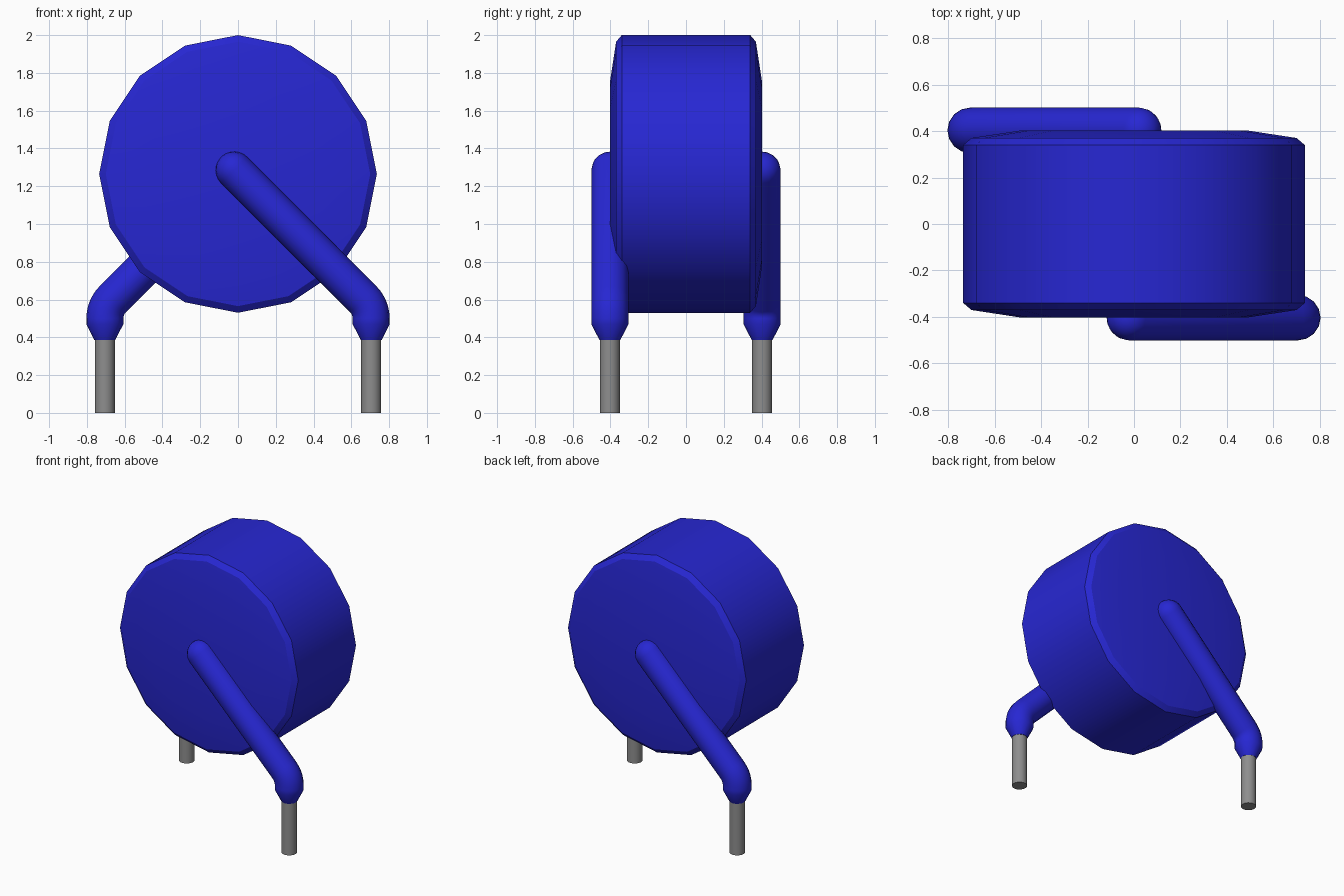
import bpy, bmesh, math
from mathutils import Vector

cube = bpy.data.objects.get("Cube")
if cube:
    bpy.data.objects.remove(cube, do_unlink=True)


def material(name, rgb):
    m = bpy.data.materials.new(name)
    m.use_nodes = True
    m.diffuse_color = (*rgb, 1)
    bsdf = next(n for n in m.node_tree.nodes if n.type == 'BSDF_PRINCIPLED')
    bsdf.inputs["Base Color"].default_value = (*rgb, 1)
    bsdf.inputs["Roughness"].default_value = 0.6
    return m


blue = material("blue coating", (0.02, 0.02, 0.65))
grey = material("grey metal", (0.27, 0.27, 0.27))


def sweep(name, rings, sides, mat, side_axis, angle=30):
    """Skin circles given as (centre, tangent, radius), capped at both ends."""
    bm = bmesh.new()
    loops = []
    u = Vector(side_axis)
    for c, t, r in rings:
        v = Vector(t).normalized().cross(u)
        loops.append([bm.verts.new(Vector(c) + r * (math.cos(a) * u + math.sin(a) * v))
                      for a in (2 * math.pi * i / sides for i in range(sides))])
    for a, b in zip(loops, loops[1:]):
        for i in range(sides):
            j = (i + 1) % sides
            bm.faces.new((a[i], a[j], b[j], b[i]))
    bm.faces.new(loops[0])
    bm.faces.new(loops[-1])
    bmesh.ops.recalc_face_normals(bm, faces=bm.faces)
    me = bpy.data.meshes.new(name)
    bm.to_mesh(me)
    bm.free()
    me.materials.append(mat)
    ob = bpy.data.objects.new(name, me)
    bpy.context.collection.objects.link(ob)
    bpy.ops.object.select_all(action='DESELECT')
    ob.select_set(True)
    bpy.context.view_layer.objects.active = ob
    bpy.ops.object.shade_smooth_by_angle(angle=math.radians(angle))
    return ob


# Sixteen-sided disc body with chamfered rims
profile = [(-0.403, 0.485), (-0.37, 0.70), (-0.34, 0.735),
           (0.34, 0.735), (0.37, 0.70), (0.403, 0.485)]
sweep("disc_body", [((0, y, 1.265), (0, 1, 0), r) for y, r in profile],
      16, blue, (0, 0, 1))

# Coated lead: rounded tip, diagonal run, elbow, tapered collar
R, X, Y, ELBOW_Z, BEND = 0.098, 0.705, 0.403, 0.5, 0.145
diag = Vector((1, 0, -1)).normalized()
tip = Vector((-0.02, -Y, 1.285))
lead = []
for k in range(7):
    a = math.radians(4 + 86 * k / 6)
    lead.append((tip - diag * R * math.cos(a), diag, R * math.sin(a)))
for k in range(6):
    a = math.radians(45 - 9 * k)
    centre = (X - BEND + BEND * math.cos(a), -Y, ELBOW_Z + BEND * math.sin(a))
    lead.append((centre, (math.sin(a), 0, -math.cos(a)), R))
lead += [((X, -Y, 0.47), (0, 0, -1), R), ((X, -Y, 0.385), (0, 0, -1), 0.055)]
pin = [((X, -Y, z), (0, 0, -1), 0.053) for z in (0.40, 0.0)]

# Front pair, and the same turned half a circle for the back
for side, turn in (("front", 0), ("back", math.pi)):
    for part, rings, mat in (("lead", lead, blue), ("pin", pin, grey)):
        ob = sweep(f"{side}_{part}", rings, 16, mat, (0, 1, 0))
        ob.rotation_euler.z = turn
